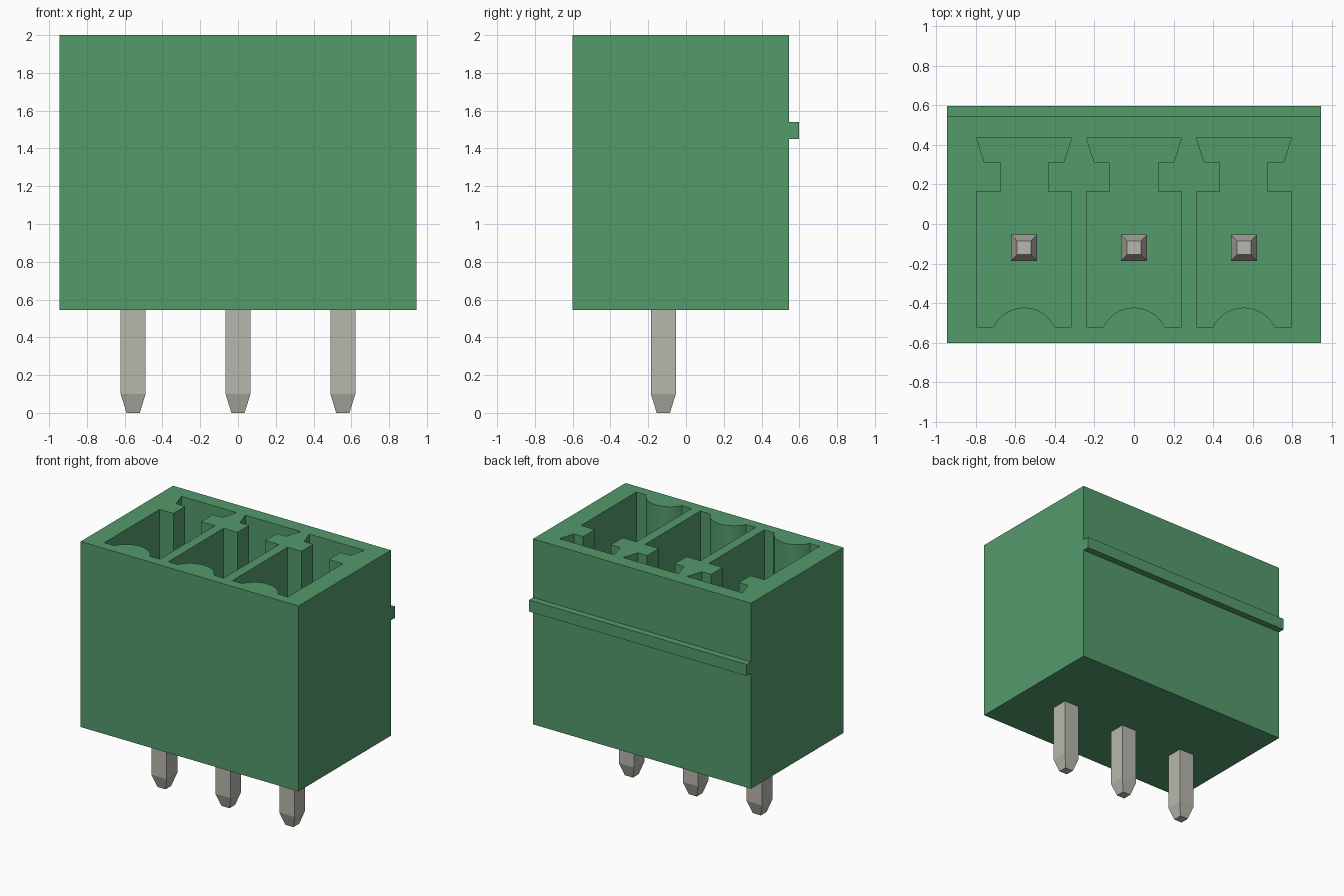
import bpy, bmesh, math
from mathutils import Vector

if "Cube" in bpy.data.objects:
    bpy.data.objects.remove(bpy.data.objects["Cube"], do_unlink=True)


def material(name, rgb):
    m = bpy.data.materials.new(name)
    m.diffuse_color = (*rgb, 1)
    m.use_nodes = True
    bsdf = next(n for n in m.node_tree.nodes if n.type == 'BSDF_PRINCIPLED')
    bsdf.inputs["Base Color"].default_value = (*rgb, 1)
    return m


green = material("green plastic", (0.087, 0.325, 0.147))
metal = material("tinned metal", (0.479, 0.474, 0.418))


def make_object(name, bm, mat):
    bmesh.ops.recalc_face_normals(bm, faces=bm.faces)
    mesh = bpy.data.meshes.new(name)
    bm.to_mesh(mesh)
    bm.free()
    mesh.materials.append(mat)
    obj = bpy.data.objects.new(name, mesh)
    bpy.context.collection.objects.link(obj)
    return obj


def extrude_profile(bm, points, offset):
    face = bm.faces.new([bm.verts.new(p) for p in points])
    new = bmesh.ops.extrude_face_region(bm, geom=[face])["geom"]
    verts = [v for v in new if isinstance(v, bmesh.types.BMVert)]
    bmesh.ops.translate(bm, verts=verts, vec=Vector(offset))


PITCH, WIDTH = 0.555, 1.89
BOTTOM, FLOOR, TOP = 0.545, 0.80, 2.0
PIN_Y, PIN_TOP = -0.12, 1.65
centres = [-PITCH, 0, PITCH]

# Housing: side profile with the back rail, swept across the width
side = [(-0.6, BOTTOM), (0.545, BOTTOM), (0.545, 1.45), (0.597, 1.45),
        (0.597, 1.54), (0.545, 1.54), (0.545, TOP), (-0.6, TOP)]
bm = bmesh.new()
extrude_profile(bm, [(-WIDTH / 2, y, z) for y, z in side], (WIDTH, 0, 0))
housing = make_object("housing", bm, green)

# Socket outline: dovetail slot at the back, neck, wide bay, curved front rib
half = [(0.155, -0.52), (0.24, -0.52), (0.24, 0.165), (0.12, 0.165),
        (0.12, 0.31), (0.2, 0.31), (0.24, 0.435)]
outline = half + [(-x, y) for x, y in reversed(half)]
chord, rise = 0.155, 0.098
radius = (chord ** 2 + rise ** 2) / (2 * rise)
span = math.asin(chord / radius)
for i in range(1, 16):
    a = -span + 2 * span * i / 16
    outline.append((radius * math.sin(a), -0.52 + rise - radius * (1 - math.cos(a))))

bm = bmesh.new()
for cx in centres:
    extrude_profile(bm, [(cx + x, y, FLOOR) for x, y in outline], (0, 0, TOP - FLOOR + 0.2))
cutter = make_object("socket_cutter", bm, green)
cutter.hide_render = True

# Cut the sockets, then discard the cutter
mod = housing.modifiers.new("sockets", 'BOOLEAN')
mod.operation, mod.solver, mod.object = 'DIFFERENCE', 'EXACT', cutter
bpy.ops.object.select_all(action='DESELECT')
housing.select_set(True)
bpy.context.view_layer.objects.active = housing
bpy.ops.object.modifier_apply(modifier=mod.name)
bpy.data.objects.remove(cutter, do_unlink=True)
bpy.ops.object.shade_smooth_by_angle(angle=math.radians(30))

# Square contact pins, tapered at both ends
sections = [(0.0, 0.035), (0.1, 0.066), (PIN_TOP - 0.1, 0.066), (PIN_TOP, 0.035)]
for name, cx in zip(("right_pin", "middle_pin", "left_pin"), centres):
    bm = bmesh.new()
    rings = [[bm.verts.new((cx + sx * h, PIN_Y + sy * h, z))
              for sx, sy in ((-1, -1), (1, -1), (1, 1), (-1, 1))] for z, h in sections]
    for lower, upper in zip(rings, rings[1:]):
        for i in range(4):
            j = (i + 1) % 4
            bm.faces.new((lower[i], lower[j], upper[j], upper[i]))
    bm.faces.new(rings[0])
    bm.faces.new(rings[-1])
    make_object(name, bm, metal)
